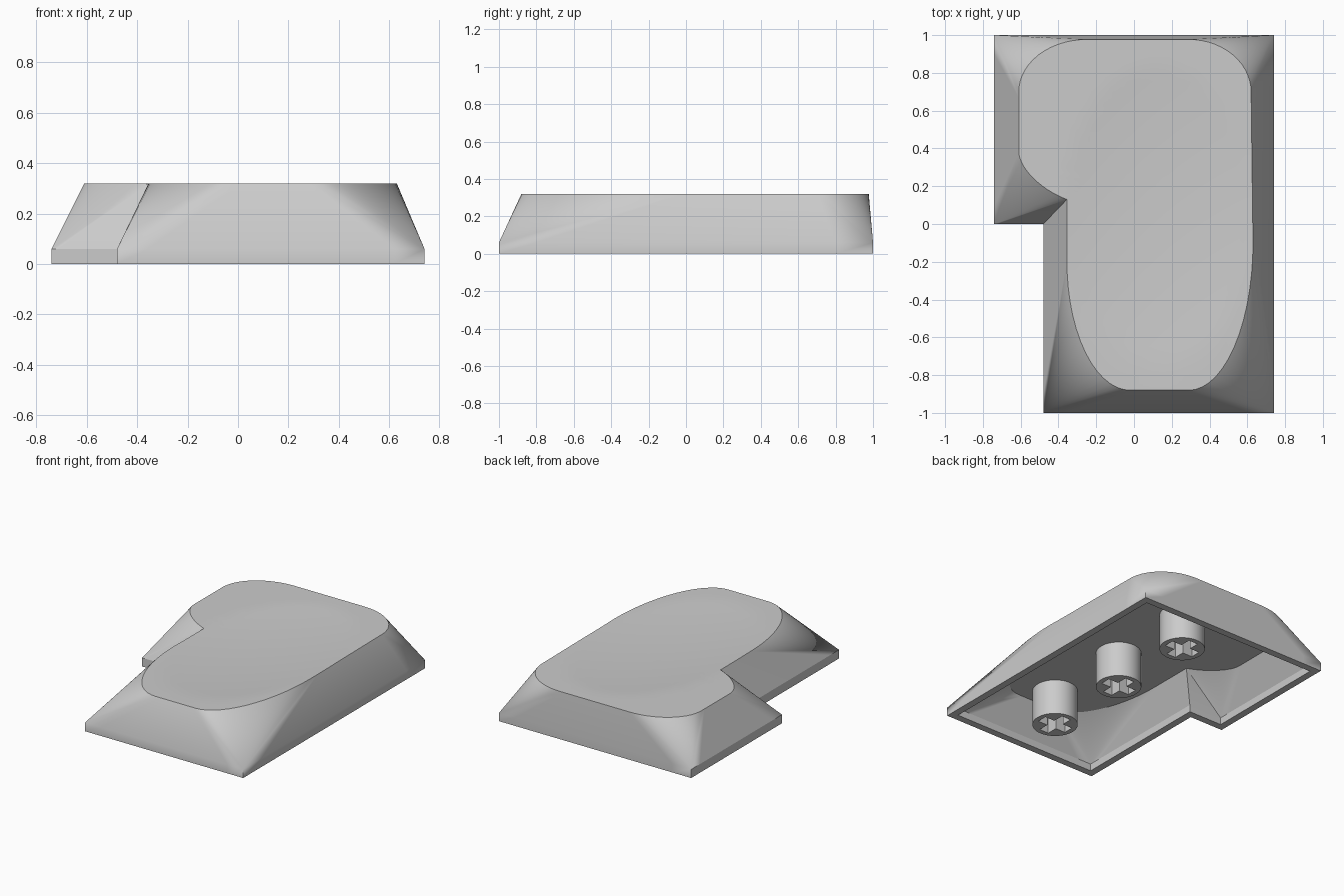
import bpy, bmesh, math
from mathutils import Vector

if "Cube" in bpy.data.objects:
    bpy.data.objects.remove(bpy.data.objects["Cube"])

grey = bpy.data.materials.new("light_grey_plastic")
grey.use_nodes = True
grey.diffuse_color = (0.6, 0.6, 0.6, 1)
grey.node_tree.nodes["Principled BSDF"].inputs["Base Color"].default_value = (0.6, 0.6, 0.6, 1)

RIM, TOP, CEILING, WALL = 0.06, 0.32, 0.25, 0.05
CENTRE = Vector((0.13, 0.2))
ARC, STRAIGHT = 14, 10


def finish(bm, name):
    bmesh.ops.remove_doubles(bm, verts=bm.verts[:], dist=0.0001)
    bmesh.ops.recalc_face_normals(bm, faces=bm.faces[:])
    mesh = bpy.data.meshes.new(name)
    bm.to_mesh(mesh)
    bm.free()
    mesh.materials.append(grey)
    obj = bpy.data.objects.new(name, mesh)
    bpy.context.collection.objects.link(obj)
    bpy.ops.object.select_all(action='DESELECT')
    obj.select_set(True)
    bpy.context.view_layer.objects.active = obj
    bpy.ops.object.shade_smooth_by_angle(angle=math.radians(25))
    return obj


def arc(a, control, b):
    """Elliptic arc from a to b that leaves and arrives along the control point."""
    pts = []
    for i in range(ARC + 1):
        t = i / ARC
        w = ((1 - t) ** 2, math.sqrt(2) * t * (1 - t), t * t)
        pts.append((Vector(a) * w[0] + Vector(control) * w[1] + Vector(b) * w[2]) / sum(w))
    return pts


# Each base corner: position, inward direction, and the top rim curve above it
corners = [
    ((0.74, -1), (-1, 1), arc((0.29, -0.88), (0.63, -0.88), (0.63, -0.1))),
    ((0.74, 1), (-1, -1), arc((0.62, 0.7), (0.62, 0.977), (0.29, 0.977))),
    ((-0.74, 1), (1, -1), arc((-0.25, 0.977), (-0.61, 0.977), (-0.61, 0.7))),
    ((-0.74, 0), (1, 1), arc((-0.61, 0.38), (-0.6, 0.22), (-0.355, 0.13))),
    ((-0.48, 0), (1, 1), [Vector((-0.355, 0.13))]),
    ((-0.48, -1), (1, 1), arc((-0.355, -0.2), (-0.355, -0.88), (-0.02, -0.88))),
]

# Matching outlines: base, inset base and top rim
base, inset, rim = [], [], []
for i, (pos, inward, curve) in enumerate(corners):
    nxt = corners[(i + 1) % len(corners)]
    p, q = Vector(pos), Vector(nxt[0])
    pi, qi = p + Vector(inward) * WALL, q + Vector(nxt[1]) * WALL
    for c in curve:
        base.append(p)
        inset.append(pi)
        rim.append(c)
    for s in range(1, STRAIGHT):
        t = s / STRAIGHT
        base.append(p.lerp(q, t))
        inset.append(pi.lerp(qi, t))
        rim.append(curve[-1].lerp(nxt[2][0], t))


def level(points, z):
    return [Vector((p.x, p.y, z)) for p in points]


def dished(scale):
    """Top rim shrunk towards the centre, sunk into a shallow bowl."""
    ring = []
    for p in rim:
        q = CENTRE + (p - CENTRE) * scale
        d = ((q.x - 0.13) / 0.51) ** 2 + ((q.y - 0.05) / 0.8) ** 2
        ring.append(Vector((q.x, q.y, TOP - 0.025 * max(0, 1 - d))))
    return ring


# Keycap shell: from the ceiling, down the inside, round the lip, up and over the top
ceiling = [CENTRE + (p - CENTRE) * 0.95 for p in rim]
rings = [level([CENTRE] * len(rim), CEILING), level(ceiling, CEILING),
         level(inset, RIM - 0.01), level(inset, 0), level(base, 0), level(base, RIM)]
rings += [dished(1 - k / 14) for k in range(15)]

bm = bmesh.new()
grid = [[bm.verts.new(co) for co in ring] for ring in rings]
n = len(rim)
for lower, upper in zip(grid, grid[1:]):
    for i in range(n):
        j = (i + 1) % n
        bm.faces.new((lower[i], lower[j], upper[j], upper[i]))
finish(bm, "keycap_shell")


# Stems: round posts with a cross-shaped socket
def stem(name, x, y):
    bm = bmesh.new()
    radius, arm, half = 0.147, 0.112, 0.036
    circle = [(radius * math.cos(a), radius * math.sin(a))
              for a in (math.tau * k / 40 for k in range(40))]
    cross = []
    for k in range(4):
        c, s = round(math.cos(k * math.pi / 2)), round(math.sin(k * math.pi / 2))
        for u, v in ((arm, -half), (arm, half), (half, half)):
            cross.append((u * c - v * s, u * s + v * c))
    edges = []
    for loop in (circle, cross):
        vs = [bm.verts.new((x + u, y + v, 0)) for u, v in loop]
        edges += [bm.edges.new((vs[i], vs[i - 1])) for i in range(len(vs))]
    bmesh.ops.triangle_fill(bm, edges=edges, use_beauty=True)
    out = bmesh.ops.extrude_face_region(bm, geom=bm.faces[:])
    moved = [g for g in out["geom"] if isinstance(g, bmesh.types.BMVert)]
    bmesh.ops.translate(bm, verts=moved, vec=(0, 0, CEILING + 0.005))
    finish(bm, name)


for name, y in (("front_stem", -0.64), ("middle_stem", 0), ("back_stem", 0.64)):
    stem(name, 0.13, y)
